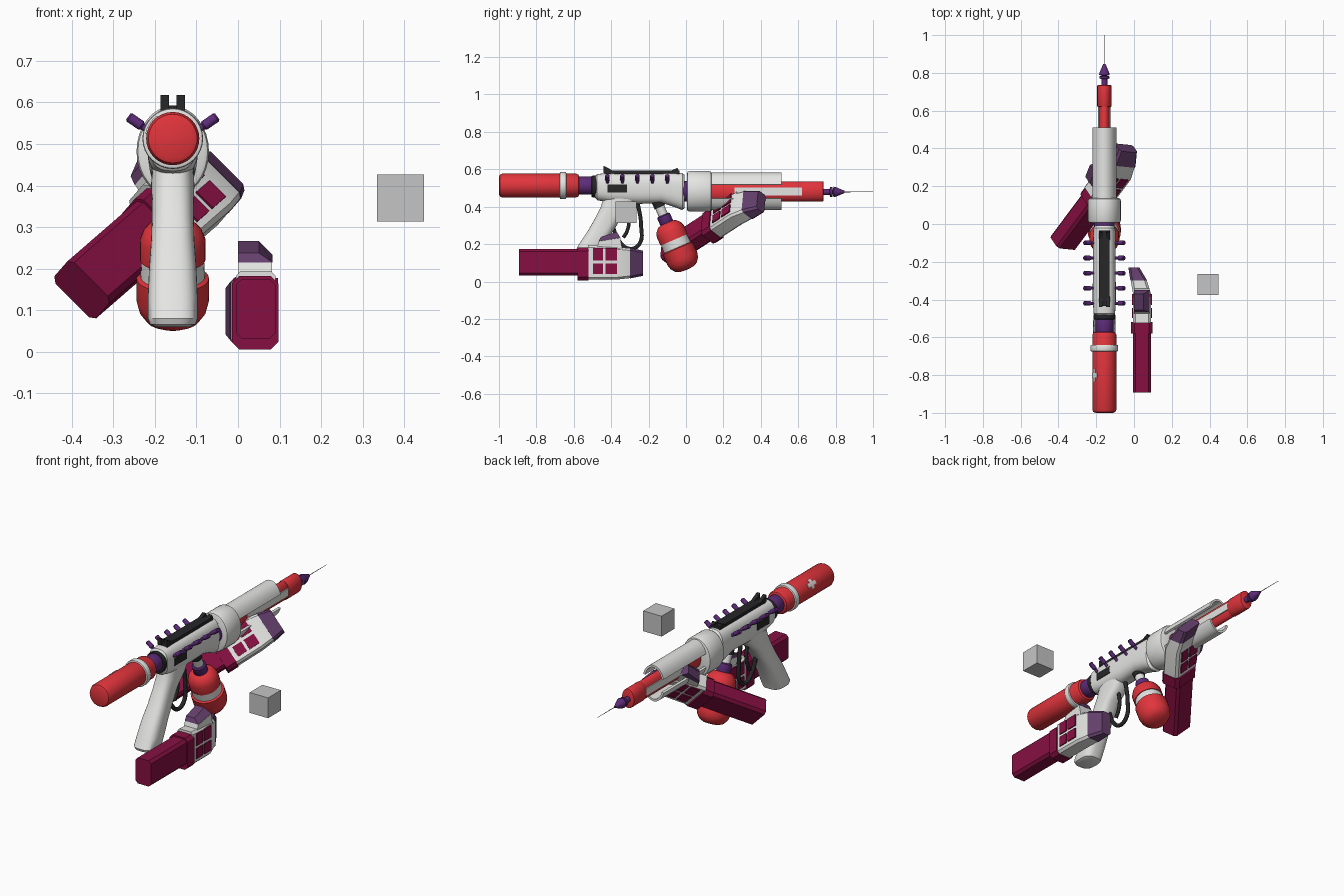
import bpy, bmesh, math
from mathutils import Vector, Matrix

cube = bpy.data.objects.get("Cube")
if cube:
    bpy.data.objects.remove(cube, do_unlink=True)


def material(name, rgb):
    m = bpy.data.materials.new(name)
    m.use_nodes = True
    m.diffuse_color = (*rgb, 1)
    m.node_tree.nodes["Principled BSDF"].inputs["Base Color"].default_value = (*rgb, 1)
    return m


WHITE = material("off white", (0.78, 0.78, 0.77))
RED = material("red", (0.75, 0.035, 0.045))
PURPLE = material("purple", (0.11, 0.025, 0.19))
PLUM = material("dull plum", (0.13, 0.05, 0.15))
MAGENTA = material("dark magenta", (0.24, 0.005, 0.055))
BLACK = material("black", (0.02, 0.02, 0.022))
GREY = material("light grey", (0.56, 0.56, 0.56))
STEEL = material("needle grey", (0.2, 0.2, 0.2))

AX, CZ, RZ = -0.157, 0.482, 0.513      # gun centre line, barrel height, stock height
ALONG = Vector((0, 1, 0))


def finish(name, bm, mat, matrix=None):
    bmesh.ops.recalc_face_normals(bm, faces=bm.faces)
    me = bpy.data.meshes.new(name)
    bm.to_mesh(me)
    bm.free()
    me.materials.append(mat)
    ob = bpy.data.objects.new(name, me)
    bpy.context.collection.objects.link(ob)
    if matrix:
        me.transform(matrix)
    bpy.ops.object.select_all(action='DESELECT')
    ob.select_set(True)
    bpy.context.view_layer.objects.active = ob
    bpy.ops.object.shade_smooth_by_angle(angle=math.radians(35))
    return ob


def loft(name, rings, mat, matrix=None):
    bm = bmesh.new()
    vs = [[bm.verts.new(p) for p in r] for r in rings]
    n = len(vs[0])
    for a, b in zip(vs, vs[1:]):
        for i in range(n):
            j = (i + 1) % n
            bm.faces.new((a[i], a[j], b[j], b[i]))
    bm.faces.new(vs[0])
    bm.faces.new(vs[-1])
    return finish(name, bm, mat, matrix)


def oval(centre, u, v, power=1.0, n=32):
    def c(x):
        return math.copysign(abs(x) ** power, x)
    return [centre + u * c(math.cos(2 * math.pi * i / n)) + v * c(math.sin(2 * math.pi * i / n))
            for i in range(n)]


def lathe(name, profile, origin, direction, mat, squash=1.0):
    d = Vector(direction).normalized()
    u = Vector((1, 0, 0)) if abs(d.x) < 0.5 else ALONG
    u = (u - d * u.dot(d)).normalized()
    v = d.cross(u)
    return loft(name, [oval(Vector(origin) + d * t, u * r * squash, v * r) for t, r in profile], mat)


def rod(name, y0, y1, r, z, mat, bevel=0.006, squash=1.0):
    prof = [(y0, r - bevel), (y0 + bevel * 0.3, r - bevel * 0.3), (y0 + bevel, r),
            (y1 - bevel, r), (y1 - bevel * 0.3, r - bevel * 0.3), (y1, r - bevel)]
    return lathe(name, prof, (AX, 0, z), ALONG, mat, squash)


def block(name, sections, mat, c=0.0, matrix=None):
    """Chamfered rectangles (y, x0, x1, z0, z1) joined along y."""
    rings = []
    for y, x0, x1, z0, z1 in sections:
        if c:
            xz = [(x0 + c, z0), (x1 - c, z0), (x1, z0 + c), (x1, z1 - c),
                  (x1 - c, z1), (x0 + c, z1), (x0, z1 - c), (x0, z0 + c)]
        else:
            xz = [(x0, z0), (x1, z0), (x1, z1), (x0, z1)]
        rings.append([Vector((x, y, z)) for x, z in xz])
    return loft(name, rings, mat, matrix)


def box(name, x, y, z, mat, matrix=None):
    return block(name, [(y[0], *x, *z), (y[1], *x, *z)], mat, 0, matrix)


def prism(name, outline, x0, x1, mat, matrix=None):
    return loft(name, [[Vector((x, y, z)) for y, z in outline] for x in (x0, x1)], mat, matrix)


def shell(name, y0, y1, rx, rz, thick, a0, a1, z, mat, n=16):
    """Curved plate: an arc section swept along the gun."""
    arc = [math.radians(a0 + (a1 - a0) * i / n) for i in range(n + 1)]
    pts = [(math.cos(a) * rx, math.sin(a) * rz) for a in arc]
    pts += [(math.cos(a) * (rx - thick), math.sin(a) * (rz - thick)) for a in reversed(arc)]
    return loft(name, [[Vector((AX + px, y, z + pz)) for px, pz in pts] for y in (y0, y1)], mat)


def tube(name, path, r, mat):
    cu = bpy.data.curves.new(name, 'CURVE')
    cu.dimensions, cu.bevel_depth, cu.bevel_resolution, cu.use_fill_caps = '3D', r, 3, True
    sp = cu.splines.new('BEZIER')
    sp.bezier_points.add(len(path) - 1)
    for bp, (y, z) in zip(sp.bezier_points, path):
        bp.co = (AX, y, z)
        bp.handle_left_type = bp.handle_right_type = 'AUTO'
    cu.materials.append(mat)
    ob = bpy.data.objects.new(name, cu)
    bpy.context.collection.objects.link(ob)
    bpy.ops.object.select_all(action='DESELECT')
    ob.select_set(True)
    bpy.context.view_layer.objects.active = ob
    bpy.ops.object.convert(target='MESH')


# Rear canister, with a cross mark on its left side
rod("rear_canister", -1.0, -0.57, 0.064, RZ, RED, 0.018)
rod("canister_band", -0.675, -0.64, 0.073, RZ, WHITE)
rod("canister_neck", -0.575, -0.495, 0.048, RZ, PURPLE, 0.004)
rod("neck_ring", -0.505, -0.478, 0.058, 0.508, BLACK, 0.005)
shell("cross_upright", -0.812, -0.79, 0.067, 0.067, 0.008, 125, 170, RZ, WHITE)
shell("cross_bar", -0.835, -0.767, 0.067, 0.067, 0.008, 139, 156, RZ, WHITE)

# Receiver and grip
body = [(-0.487, 0.45, 0.56, 0.045), (-0.475, 0.435, 0.575, 0.057), (-0.40, 0.42, 0.58, 0.061),
        (-0.25, 0.415, 0.58, 0.06), (-0.13, 0.42, 0.58, 0.06), (-0.06, 0.398, 0.581, 0.06),
        (-0.02, 0.382, 0.58, 0.058), (-0.008, 0.392, 0.57, 0.048)]
loft("receiver", [oval(Vector((AX, y, (a + b) / 2)), Vector((w, 0, 0)), Vector((0, 0, (b - a) / 2)), 0.75)
                  for y, a, b, w in body], WHITE)
grip = [(0.46, -0.44, -0.24, 0.05), (0.40, -0.455, -0.28, 0.052), (0.34, -0.485, -0.345, 0.05),
        (0.27, -0.525, -0.39, 0.052), (0.20, -0.572, -0.435, 0.057), (0.13, -0.61, -0.47, 0.06),
        (0.08, -0.638, -0.495, 0.06), (0.066, -0.632, -0.50, 0.055), (0.06, -0.615, -0.515, 0.042)]
loft("grip", [oval(Vector((AX, (a + b) / 2, z)), Vector((w, 0, 0)), ALONG * ((b - a) / 2), 0.7)
              for z, a, b, w in grip], WHITE)

# Trigger and guard
tube("trigger_guard", [(-0.39, 0.29), (-0.36, 0.22), (-0.30, 0.175), (-0.25, 0.20),
                       (-0.24, 0.30), (-0.26, 0.43)], 0.011, BLACK)
tube("trigger", [(-0.33, 0.42), (-0.305, 0.33), (-0.315, 0.27), (-0.335, 0.235)], 0.010, BLACK)

# Top rail with pointed sights
box("top_rail", (AX - 0.027, AX + 0.027), (-0.435, -0.035), (0.55, 0.593), BLACK)
for s in (-1, 1):
    x = sorted((AX + s * 0.009, AX + s * 0.029))
    prism("rear_sight_ear", [(-0.44, 0.58), (-0.44, 0.618), (-0.385, 0.59)], *x, BLACK)
    prism("front_sight_ear", [(-0.085, 0.59), (-0.045, 0.608), (-0.035, 0.58)], *x, BLACK)

# Side pegs and ports
for s in (-1, 1):
    for i in range(5):
        lathe("side_peg", [(0, 0.008), (0.03, 0.008), (0.034, 0.012), (0.068, 0.012), (0.072, 0.009)],
              (AX + s * 0.048, -0.1 - i * 0.08, 0.525), (s * 0.82, 0, 0.57), PURPLE)
    port = sorted((AX + s * 0.045, AX + s * 0.063))
    box("side_port", port, (-0.42, -0.315), (0.476, 0.518), BLACK)

# Barrel assembly
rod("barrel_joint", -0.03, 0.03, 0.055, CZ, PURPLE)
rod("barrel_collar", 0.005, 0.137, 0.109, CZ, WHITE, 0.014, 0.8)
shell("upper_shroud", 0.12, 0.51, 0.068, 0.1, 0.012, 22, 158, CZ, WHITE)
shell("lower_shroud", 0.12, 0.51, 0.068, 0.1, 0.012, 203, 337, CZ, WHITE)
rod("barrel", 0.1, 0.63, 0.053, CZ, RED, 0.004, 0.58)
rod("muzzle", 0.62, 0.735, 0.054, CZ, RED, 0.005, 0.7)
for s in (-1, 1):
    strip = sorted((AX + s * 0.025, AX + s * 0.034))
    box("barrel_strip", strip, (0.26, 0.62), (0.46, 0.503), WHITE)
lathe("muzzle_tip", [(0.73, 0.016), (0.768, 0.016), (0.77, 0.026), (0.782, 0.026), (0.784, 0.012),
                     (0.79, 0.028), (0.80, 0.026), (0.848, 0.006)], (AX, 0, CZ - 0.003), ALONG, PURPLE)
lathe("needle", [(0.84, 0.002), (1.0, 0.001)], (AX, 0, CZ - 0.003), ALONG, STEEL)

# Hanging flask
top, down = (AX, -0.15, 0.42), (0, 0.4, -0.915)
lathe("flask_mount", [(-0.02, 0.03), (0.025, 0.03)], top, down, BLACK)
lathe("flask_neck", [(0.02, 0.026), (0.075, 0.026)], top, down, WHITE)
lathe("flask_neck_ring", [(0.07, 0.03), (0.075, 0.037), (0.12, 0.037), (0.13, 0.03)], top, down, PURPLE)
lathe("flask_top", [(0.115, 0.03), (0.122, 0.052), (0.142, 0.07), (0.165, 0.079), (0.215, 0.079)], top, down, RED)
lathe("flask_band", [(0.21, 0.075), (0.265, 0.078)], top, down, WHITE)
lathe("flask_base", [(0.26, 0.078), (0.265, 0.087), (0.325, 0.087), (0.352, 0.08), (0.375, 0.063),
                     (0.386, 0.04), (0.389, 0.01)], top, down, RED)


# Magazines: one resting apart, one slung under the barrel
def magazine(prefix, m):
    x = (-0.005, 0.09)
    block(prefix + "_tail", [(-0.893, *x, 0.032, 0.175), (-0.57, *x, 0.032, 0.175)], MAGENTA, 0.014, m)
    block(prefix + "_collar", [(y, -0.015, 0.097, 0.006, 0.182) for y in (-0.58, -0.52)], MAGENTA, 0.018, m)
    block(prefix + "_case", [(-0.525, *x, 0.01, 0.195), (-0.37, *x, 0.01, 0.185),
                             (-0.30, -0.017, 0.068, 0.018, 0.178)], WHITE, 0.012, m)
    block(prefix + "_nose", [(-0.30, -0.019, 0.07, 0.016, 0.18), (-0.23, -0.03, 0.028, 0.03, 0.165)],
          PLUM, 0.012, m)
    prism(prefix + "_lip", [(-0.48, 0.17), (-0.465, 0.217), (-0.352, 0.235), (-0.34, 0.17)],
          0, 0.082, WHITE, m)
    rings = [[(0, -0.467, 0.215), (0.083, -0.467, 0.215), (0.083, -0.35, 0.233), (0, -0.35, 0.233)],
             [(0, -0.455, 0.238), (0.05, -0.455, 0.238), (0.05, -0.37, 0.266), (0, -0.37, 0.266)]]
    loft(prefix + "_lip_cap", [[Vector(p) for p in r] for r in rings], PLUM, m)
    for side in ((-0.011, 0), (0.085, 0.096)):
        for y in ((-0.498, -0.445), (-0.43, -0.37)):
            for z in ((0.04, 0.096), (0.112, 0.178)):
                box(prefix + "_slat", side, y, z, MAGENTA, m)


magazine("loose_magazine", None)
d = Vector((0.53, 0.71, 0.46)).normalized()
up = Vector((-0.7, 0.07, 0.7))
up = (up - d * up.dot(d)).normalized()
turn = Matrix((d.cross(up), d, up)).transposed().to_4x4()
magazine("slung_magazine", Matrix.Translation((-0.376, -0.10, 0.149)) @ turn
         @ Matrix.Translation((-0.0425, 0.893, -0.1035)))

# Floating cube
box("floating_cube", (0.335, 0.448), (-0.376, -0.264), (0.314, 0.427), GREY)
